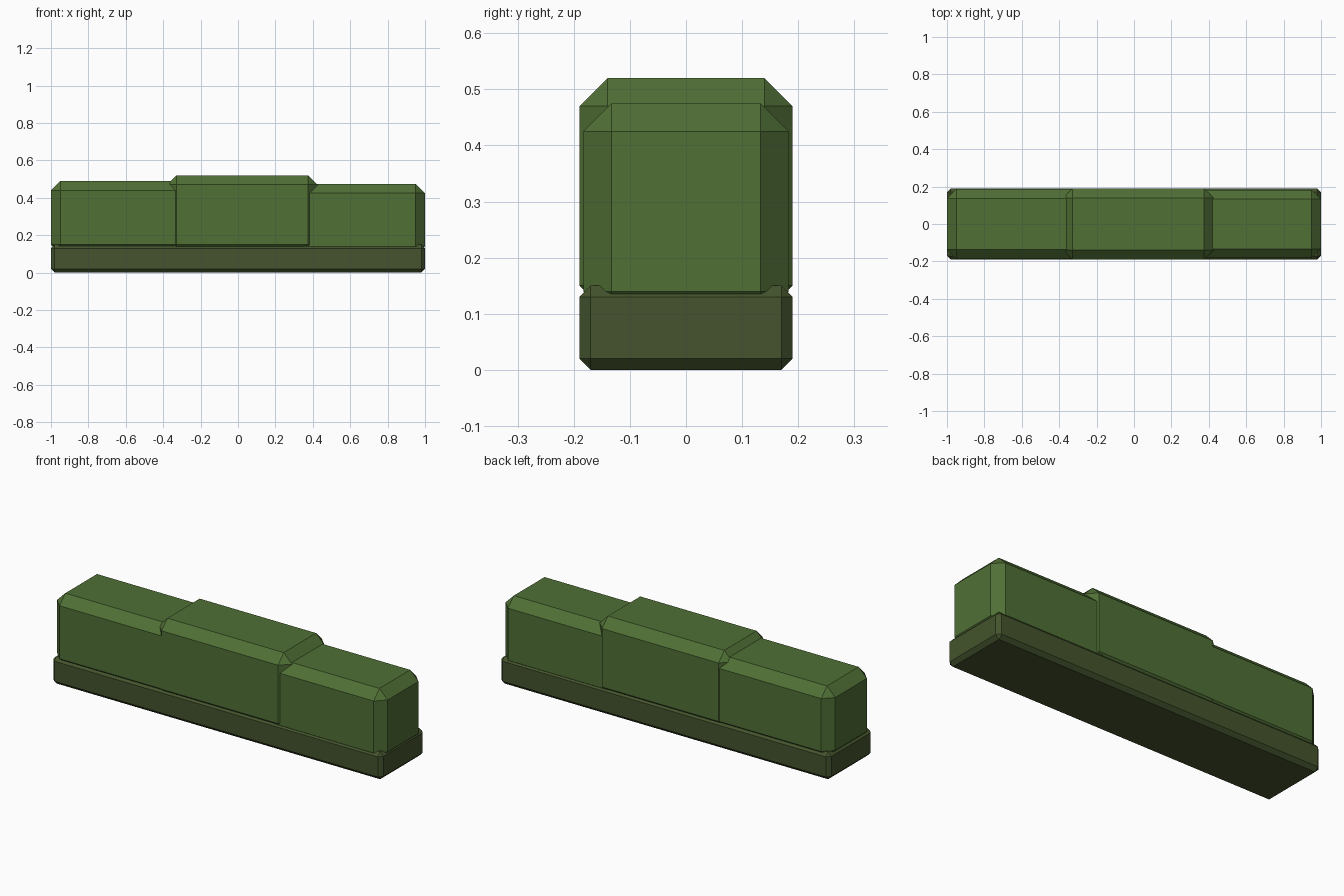
import bpy, bmesh

if "Cube" in bpy.data.objects:
    bpy.data.objects.remove(bpy.data.objects["Cube"])


def material(name, rgb):
    m = bpy.data.materials.new(name)
    m.diffuse_color = (*rgb, 1.0)
    m.use_nodes = True
    m.node_tree.nodes["Principled BSDF"].inputs["Base Color"].default_value = m.diffuse_color
    return m


leaf_green = material("leaf green", (0.080, 0.160, 0.036))
dark_green = material("dark green", (0.058, 0.088, 0.026))


def chamfered_block(name, x0, x1, half_y, z0, z1, chamfer, mat):
    """Box with every edge cut by a single flat chamfer."""
    bm = bmesh.new()
    bmesh.ops.create_cube(bm, size=1)
    for v in bm.verts:
        v.co.x = x1 if v.co.x > 0 else x0
        v.co.y = half_y if v.co.y > 0 else -half_y
        v.co.z = z1 if v.co.z > 0 else z0
    bmesh.ops.bevel(bm, geom=bm.edges[:], offset=chamfer, offset_type='OFFSET',
                    segments=1, profile=0.5, affect='EDGES')
    bmesh.ops.recalc_face_normals(bm, faces=bm.faces[:])
    mesh = bpy.data.meshes.new(name)
    bm.to_mesh(mesh)
    bm.free()
    mesh.materials.append(mat)
    obj = bpy.data.objects.new(name, mesh)
    bpy.context.collection.objects.link(obj)
    return obj


# Low dark base running the full length
chamfered_block("hedge_base", -1.0, 1.0, 0.19, 0.0, 0.15, 0.02, dark_green)

# Three overlapping clipped hedge sections, each a little different in height
for name, x0, x1, half_y, z0, z1 in (
    ("hedge_left", -1.0, -0.25, 0.187, 0.10, 0.49),
    ("hedge_middle", -0.38, 0.425, 0.19, 0.10, 0.52),
    ("hedge_right", 0.30, 1.0, 0.183, 0.09, 0.475),
):
    chamfered_block(name, x0, x1, half_y, z0, z1, 0.05, leaf_green)
